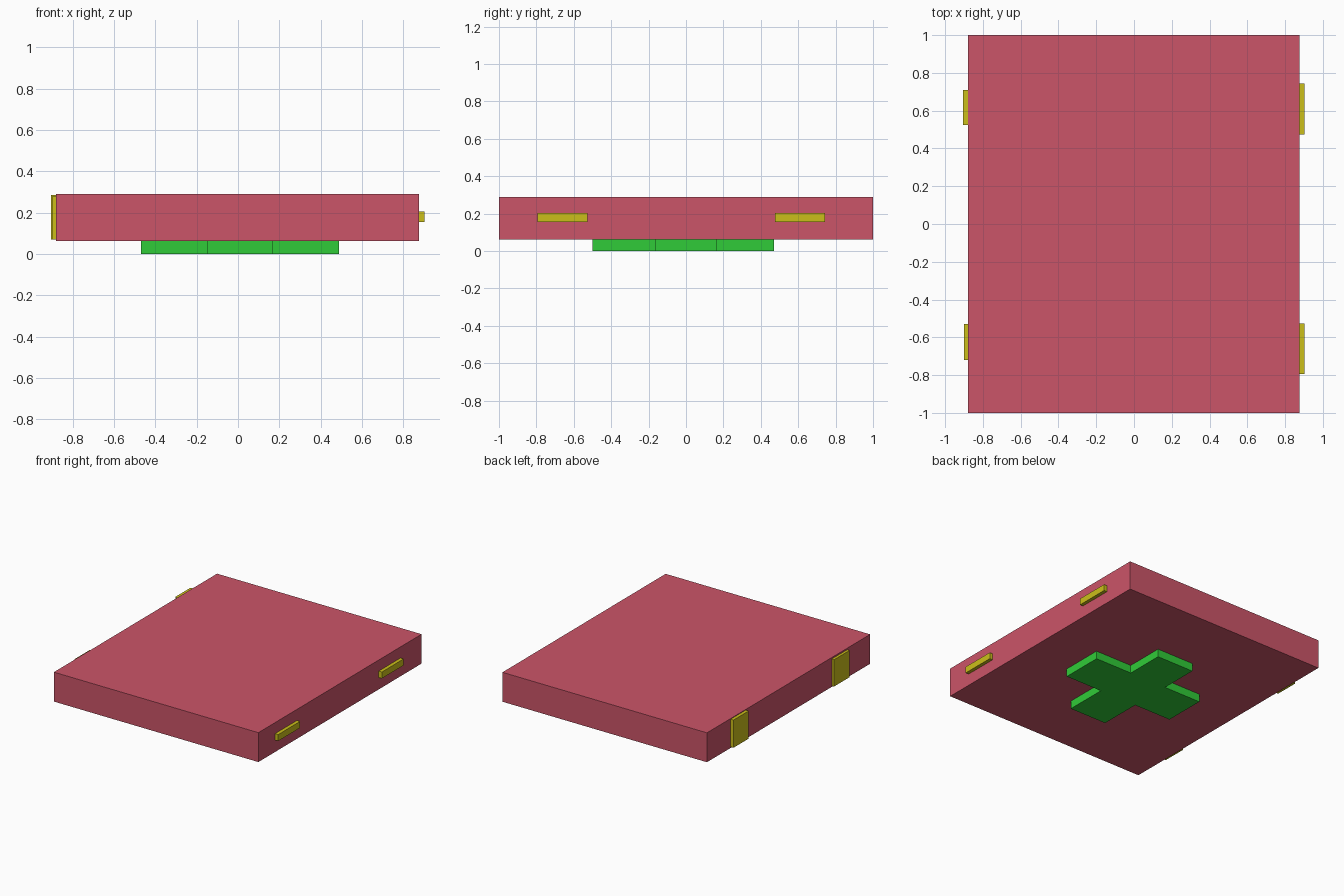
import bpy, bmesh

if "Cube" in bpy.data.objects:
    bpy.data.objects.remove(bpy.data.objects["Cube"])


def material(name, rgb):
    m = bpy.data.materials.new(name)
    m.diffuse_color = (*rgb, 1)
    m.use_nodes = True
    m.node_tree.nodes["Principled BSDF"].inputs["Base Color"].default_value = m.diffuse_color
    return m


red = material("red", (0.60, 0.09, 0.14))
yellow = material("yellow", (0.60, 0.52, 0.01))
green = material("green", (0.03, 0.60, 0.04))


def prism(name, outline, z0, z1, mat):
    """Extrude a flat outline from z0 to z1."""
    bm = bmesh.new()
    face = bm.faces.new([bm.verts.new((x, y, z0)) for x, y in outline])
    ext = bmesh.ops.extrude_face_region(bm, geom=[face])["geom"]
    top = [v for v in ext if isinstance(v, bmesh.types.BMVert)]
    bmesh.ops.translate(bm, verts=top, vec=(0, 0, z1 - z0))
    bmesh.ops.recalc_face_normals(bm, faces=bm.faces)
    me = bpy.data.meshes.new(name)
    bm.to_mesh(me)
    bm.free()
    me.materials.append(mat)
    ob = bpy.data.objects.new(name, me)
    bpy.context.collection.objects.link(ob)
    return ob


def box(name, x0, x1, y0, y1, z0, z1, mat):
    return prism(name, [(x0, y0), (x1, y0), (x1, y1), (x0, y1)], z0, z1, mat)


# Main slab
box("slab", -0.88, 0.875, -1, 1, 0.062, 0.29, red)

# Hinge plates on the left edge
box("hinge_back", -0.905, -0.88, 0.524, 0.71, 0.07, 0.285, yellow)
box("hinge_front", -0.90, -0.88, -0.72, -0.53, 0.07, 0.278, yellow)

# Grip bars on the right edge
for label, y0 in (("back", 0.475), ("front", -0.795)):
    box("grip_" + label, 0.875, 0.902, y0, y0 + 0.268, 0.154, 0.204, yellow)

# Cross-shaped foot underneath
ax0, ax1, ay0, ay1 = -0.15, 0.17, -0.166, 0.166   # arm widths
x0, x1, y0, y1 = -0.47, 0.488, -0.50, 0.47         # arm tips
prism("cross_foot", [
    (ax0, y0), (ax1, y0), (ax1, ay0), (x1, ay0), (x1, ay1), (ax1, ay1),
    (ax1, y1), (ax0, y1), (ax0, ay1), (x0, ay1), (x0, ay0), (ax0, ay0),
], 0, 0.062, green)
